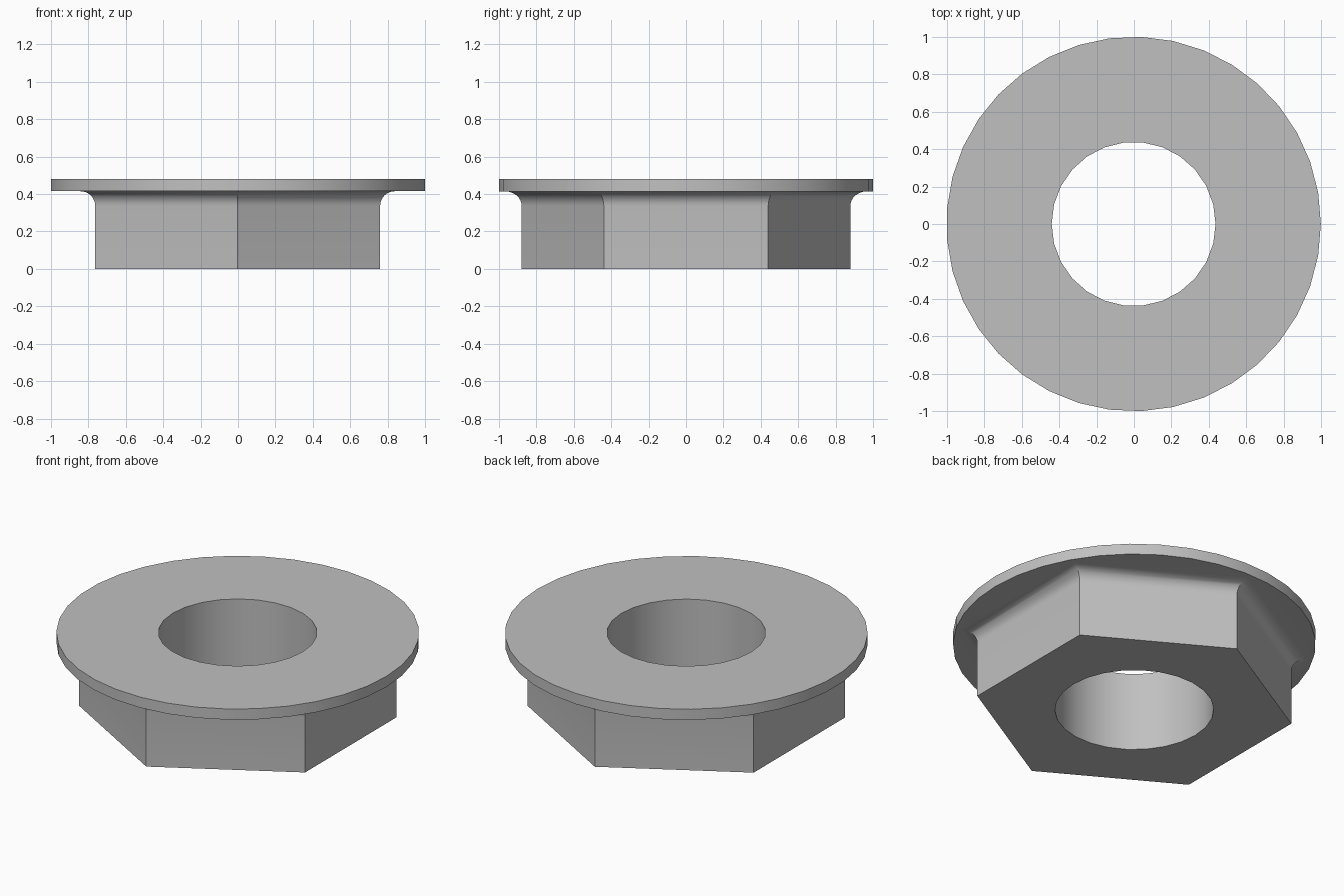
import bpy
import bmesh
from math import cos, sin, tau, pi

cube = bpy.data.objects.get("Cube")
if cube:
    bpy.data.objects.remove(cube, do_unlink=True)

HEIGHT, FLANGE_Z = 0.48, 0.415
FLANGE_R, BORE_R, HEX_R = 1.0, 0.438, 0.879
FILLET, STEPS = 0.078, 8
SHIFT = -0.002

bm = bmesh.new()


def ring(radius, z, sides, start=0.0):
    """Closed loop of edges; returns its vertices."""
    verts = [bm.verts.new((SHIFT + radius * cos(start + tau * i / sides),
                           radius * sin(start + tau * i / sides), z))
             for i in range(sides)]
    for i in range(sides):
        bm.edges.new((verts[i - 1], verts[i]))
    return verts


def wall(a, b):
    """Quads between two rings with equal sides."""
    for i in range(len(a)):
        bm.faces.new((a[i - 1], a[i], b[i], b[i - 1]))


def annulus(outer, inner, normal):
    """Flat face region between two rings."""
    edges = [bm.edges.get((r[i - 1], r[i])) for r in (outer, inner) for i in range(len(r))]
    bmesh.ops.triangle_fill(bm, edges=edges, use_beauty=True, normal=normal)


# Hexagonal body, flaring into the flange with a concave fillet
hex_bottom = ring(HEX_R, 0, 6, pi / 2)
hex_top = hex_bottom
for i in range(STEPS + 1):
    a = pi / 2 * i / STEPS
    offset = FILLET * (1 - cos(a)) / cos(pi / 6)
    level = ring(HEX_R + offset, FLANGE_Z - FILLET * (1 - sin(a)), 6, pi / 2)
    wall(hex_top, level)
    hex_top = level

# Round flange
flange_low = ring(FLANGE_R, FLANGE_Z, 37)
flange_top = ring(FLANGE_R, HEIGHT, 37)
wall(flange_low, flange_top)

# Through bore
bore_low = ring(BORE_R, 0, 26)
bore_top = ring(BORE_R, HEIGHT, 26)
wall(bore_top, bore_low)

# Flat end faces and flange underside
annulus(hex_bottom, bore_low, (0, 0, -1))
annulus(flange_low, hex_top, (0, 0, -1))
annulus(flange_top, bore_top, (0, 0, 1))
bmesh.ops.recalc_face_normals(bm, faces=bm.faces)

mesh = bpy.data.meshes.new("flanged_hex_nut")
bm.to_mesh(mesh)
bm.free()
nut = bpy.data.objects.new("flanged_hex_nut", mesh)
bpy.context.collection.objects.link(nut)

# Plain grey metal
grey = bpy.data.materials.new("light_grey")
grey.use_nodes = True
colour = (0.53, 0.53, 0.53, 1)
grey.diffuse_color = colour
grey.node_tree.nodes["Principled BSDF"].inputs["Base Color"].default_value = colour
mesh.materials.append(grey)

bpy.ops.object.select_all(action="DESELECT")
nut.select_set(True)
bpy.context.view_layer.objects.active = nut
bpy.ops.object.shade_smooth_by_angle(angle=pi / 6)
